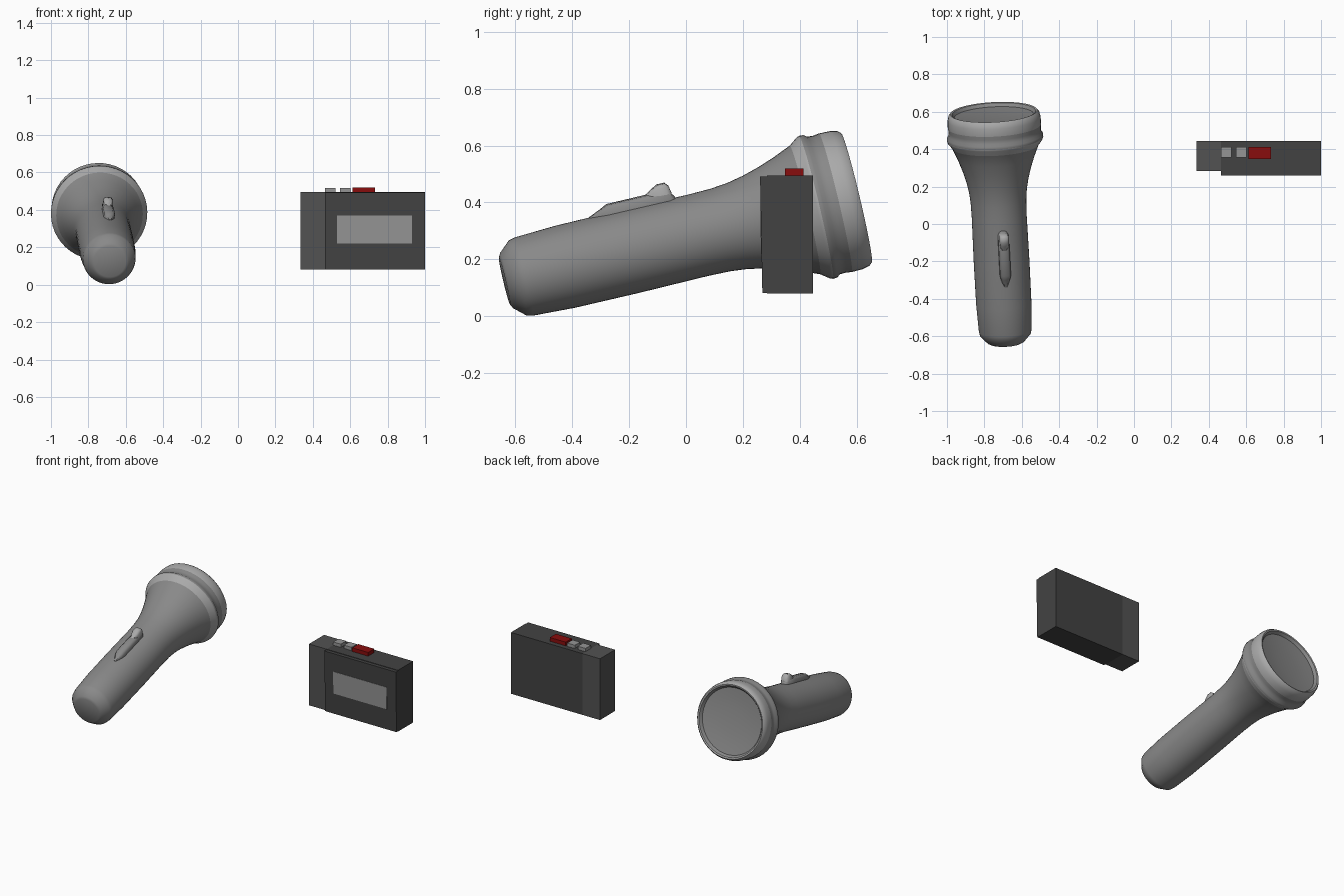
import bpy, bmesh, math
from mathutils import Matrix, Vector

if "Cube" in bpy.data.objects:
    bpy.data.objects.remove(bpy.data.objects["Cube"])


def material(name, r, g, b):
    m = bpy.data.materials.new(name)
    m.diffuse_color = (r, g, b, 1)
    m.use_nodes = True
    m.node_tree.nodes["Principled BSDF"].inputs["Base Color"].default_value = m.diffuse_color
    return m


MID = material("mid_grey", 0.25, 0.25, 0.25)
LIGHT = material("light_grey", 0.40, 0.40, 0.40)
PALE = material("pale_grey", 0.30, 0.30, 0.30)
DARK = material("dark_grey", 0.055, 0.055, 0.055)
END = material("end_grey", 0.085, 0.085, 0.085)
RED = material("red", 0.25, 0.004, 0.004)


def finish(bm, name, mats, matrix=None, smooth=None):
    bmesh.ops.recalc_face_normals(bm, faces=bm.faces)
    me = bpy.data.meshes.new(name)
    bm.to_mesh(me)
    bm.free()
    ob = bpy.data.objects.new(name, me)
    bpy.context.collection.objects.link(ob)
    for m in mats:
        me.materials.append(m)
    if matrix:
        ob.matrix_world = matrix
    if smooth:
        bpy.ops.object.select_all(action='DESELECT')
        ob.select_set(True)
        bpy.context.view_layer.objects.active = ob
        bpy.ops.object.shade_smooth_by_angle(angle=math.radians(smooth))
    return ob


def revolve(name, profile, mats, matrix, n=48):
    """Lathe (s, radius, material index) points around local y."""
    bm = bmesh.new()
    rings = []
    for s, r, _ in profile:
        if r == 0:
            rings.append([bm.verts.new((0, s, 0))] * n)
        else:
            rings.append([bm.verts.new((r * math.cos(2 * math.pi * i / n), s,
                                        r * math.sin(2 * math.pi * i / n))) for i in range(n)])
    for k in range(len(rings) - 1):
        a, b = rings[k], rings[k + 1]
        for i in range(n):
            j = (i + 1) % n
            f = bm.faces.new(dict.fromkeys((a[i], a[j], b[j], b[i])))
            f.material_index = profile[k][2]
    return finish(bm, name, mats, matrix, 40)


def box(name, x, y, z, mat, lean=0.0):
    """Box from ranges; lean pushes the bottom front edge back."""
    bm = bmesh.new()
    bmesh.ops.create_cube(bm, size=1)
    for v in bm.verts:
        i, j, k = (int(c > 0) for c in v.co)
        v.co = (x[i], y[j] + (lean if j == 0 and k == 0 else 0), z[k])
    return finish(bm, name, [mat])


# Torch frame: local y runs tail to lens, local z points at the switch
tail, lens = Vector((-0.685, -0.637, 0.124)), Vector((-0.75, 0.60, 0.417))
d = (lens - tail).normalized()
right = d.cross(Vector((0, 0, 1))).normalized()
up = right.cross(d)
frame = Matrix.Translation(tail) @ Matrix((right, d, up)).transposed().to_4x4() \
    @ Matrix.Rotation(math.radians(6), 4, 'Y')

# Torch body with flared head, collar and lens rim
revolve("torch_body", [
    (0, 0, 0), (0, 0.085, 0), (0.008, 0.1, 0), (0.048, 0.136, 0), (0.07, 0.141, 0),
    (0.22, 0.148, 0), (0.45, 0.149, 0), (0.7, 0.147, 0), (0.78, 0.149, 0),
    (0.84, 0.155, 0), (0.9, 0.167, 0), (0.96, 0.184, 0), (1.02, 0.205, 0),
    (1.085, 0.232, 1), (1.115, 0.254, 1), (1.125, 0.258, 0), (1.14, 0.257, 0),
    (1.153, 0.248, 0), (1.175, 0.247, 0), (1.195, 0.25, 1), (1.235, 0.249, 1),
    (1.26, 0.243, 1), (1.271, 0.233, 1), (1.268, 0.224, 1)], [MID, LIGHT], frame)
# Shallow dished lens
revolve("torch_lens", [(1.268, 0.224, 0), (1.25, 0.212, 0), (1.242, 0.15, 0),
                       (1.238, 0.08, 0), (1.236, 0, 0)], [MID], frame)


def plate(name, side, widths, mat):
    """Sweep a side profile with a half width at each point."""
    bm = bmesh.new()
    rows = []
    for (s, h), w in zip(side, widths):
        section = ((-w, 0.135), (-w, h - 0.012), (-w * 0.6, h), (w * 0.6, h),
                   (w, h - 0.012), (w, 0.135))
        rows.append([bm.verts.new((x, s, z)) for x, z in section])
    for a, b in zip(rows, rows[1:]):
        for i in range(6):
            j = (i + 1) % 6
            bm.faces.new((a[i], a[j], b[j], b[i]))
    bm.faces.new(rows[0])
    bm.faces.new(rows[-1])
    return finish(bm, name, [mat], frame, 50)


# Switch housing with tapered tail, and the thumb knob
plate("switch_plate", [(0.34, 0.15), (0.385, 0.168), (0.41, 0.18), (0.55, 0.18),
                       (0.63, 0.176), (0.65, 0.153)],
      [0.01, 0.024, 0.029, 0.029, 0.028, 0.016], MID)
plate("switch_knob", [(0.545, 0.178), (0.575, 0.195), (0.598, 0.207), (0.625, 0.207),
                      (0.636, 0.195), (0.641, 0.17)],
      [0.016, 0.023, 0.025, 0.025, 0.022, 0.015], LIGHT)

# Cassette recorder: main case, end section and leaning front door
box("recorder_case", (0.465, 1.0), (0.284, 0.445), (0.08, 0.495), DARK)
box("recorder_end", (0.333, 0.465), (0.284, 0.445), (0.08, 0.495), END)
box("recorder_door", (0.465, 1.0), (0.26, 0.284), (0.082, 0.492), DARK, 0.008)
box("door_window", (0.53, 0.93), (0.2605, 0.28), (0.22, 0.37), PALE, 0.003)

# Buttons along the top
for i, x in enumerate((0.465, 0.545)):
    box(f"grey_button_{i + 1}", (x, x + 0.057), (0.355, 0.412), (0.49, 0.517), PALE)
box("record_button", (0.613, 0.732), (0.347, 0.412), (0.49, 0.52), RED)
